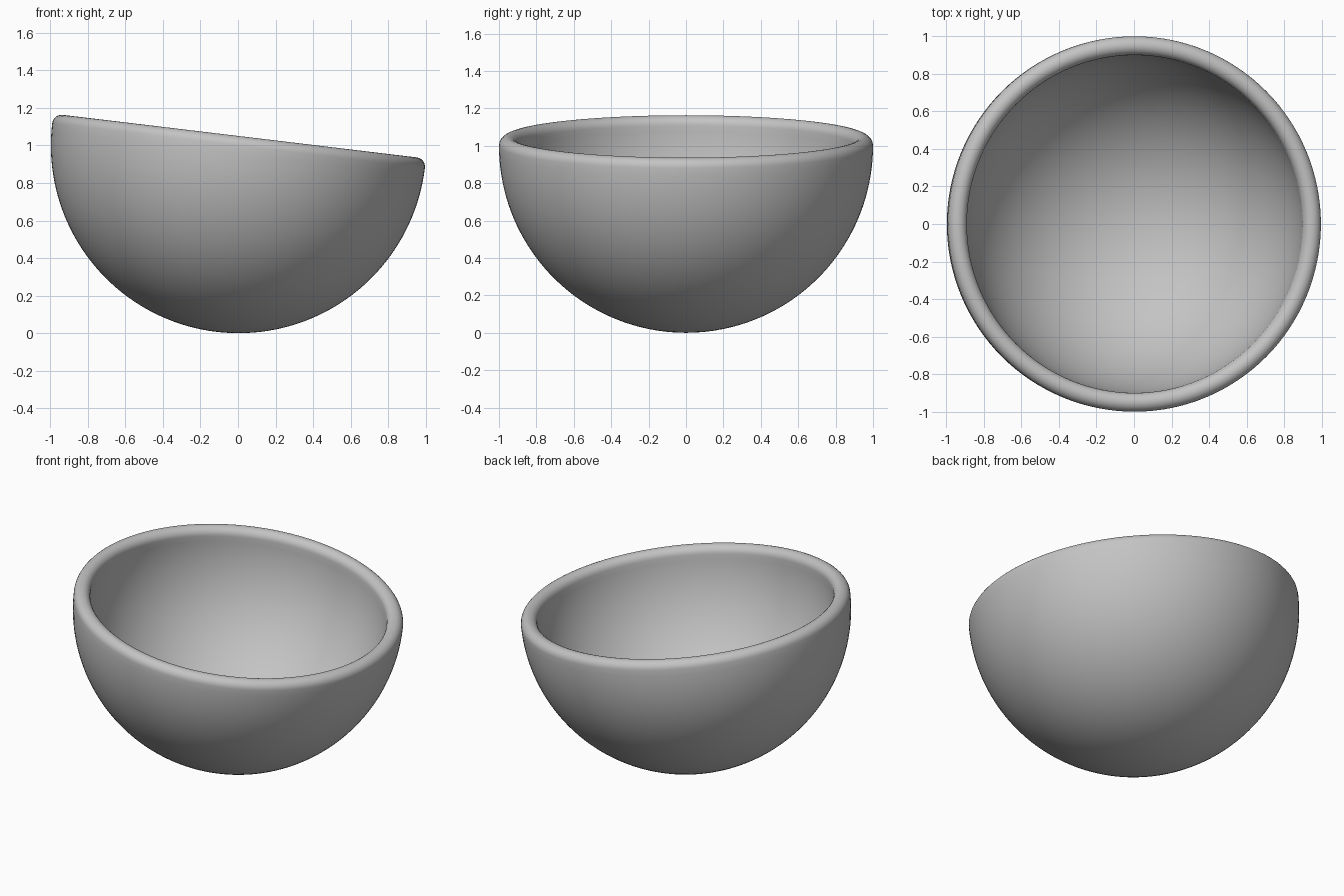
import bpy, bmesh, math
from mathutils import Matrix

if "Cube" in bpy.data.objects:
    bpy.data.objects.remove(bpy.data.objects["Cube"])

TILT = math.radians(6.85)
R_OUT, R_IN = 1.0, 0.9
R_MID, R_RIM = (R_OUT + R_IN) / 2, (R_OUT - R_IN) / 2
N, RIM, SEG = 40, 12, 128

# Profile: outer quarter circle, rounded rim, inner quarter circle
prof = []
for i in range(N + 1):
    a = math.pi / 2 * i / N
    prof.append((R_OUT * math.sin(a), -R_OUT * math.cos(a)))
for i in range(1, RIM):
    a = math.pi * i / RIM
    prof.append((R_MID + R_RIM * math.cos(a), R_RIM * math.sin(a)))
for i in range(N, -1, -1):
    a = math.pi / 2 * i / N
    prof.append((R_IN * math.sin(a), -R_IN * math.cos(a)))

# Revolve the profile around the bowl axis
bm = bmesh.new()
verts = [bm.verts.new((r, 0, z)) for r, z in prof]
edges = [bm.edges.new(p) for p in zip(verts, verts[1:])]
bmesh.ops.spin(bm, geom=verts + edges, cent=(0, 0, 0), axis=(0, 0, 1),
               angle=2 * math.pi, steps=SEG, use_duplicate=False)
bmesh.ops.remove_doubles(bm, verts=bm.verts, dist=1e-5)
bmesh.ops.recalc_face_normals(bm, faces=bm.faces)

# Tip the bowl towards +x and stand it on the ground
bm.transform(Matrix.Translation((0.003, 0, R_OUT)) @ Matrix.Rotation(TILT, 4, 'Y'))
for f in bm.faces:
    f.smooth = True
mesh = bpy.data.meshes.new("bowl")
bm.to_mesh(mesh)
bm.free()

grey = bpy.data.materials.new("light grey")
grey.diffuse_color = (0.55, 0.55, 0.55, 1)
grey.use_nodes = True
grey.node_tree.nodes["Principled BSDF"].inputs["Base Color"].default_value = grey.diffuse_color
mesh.materials.append(grey)
bowl = bpy.data.objects.new("bowl", mesh)
bpy.context.collection.objects.link(bowl)
